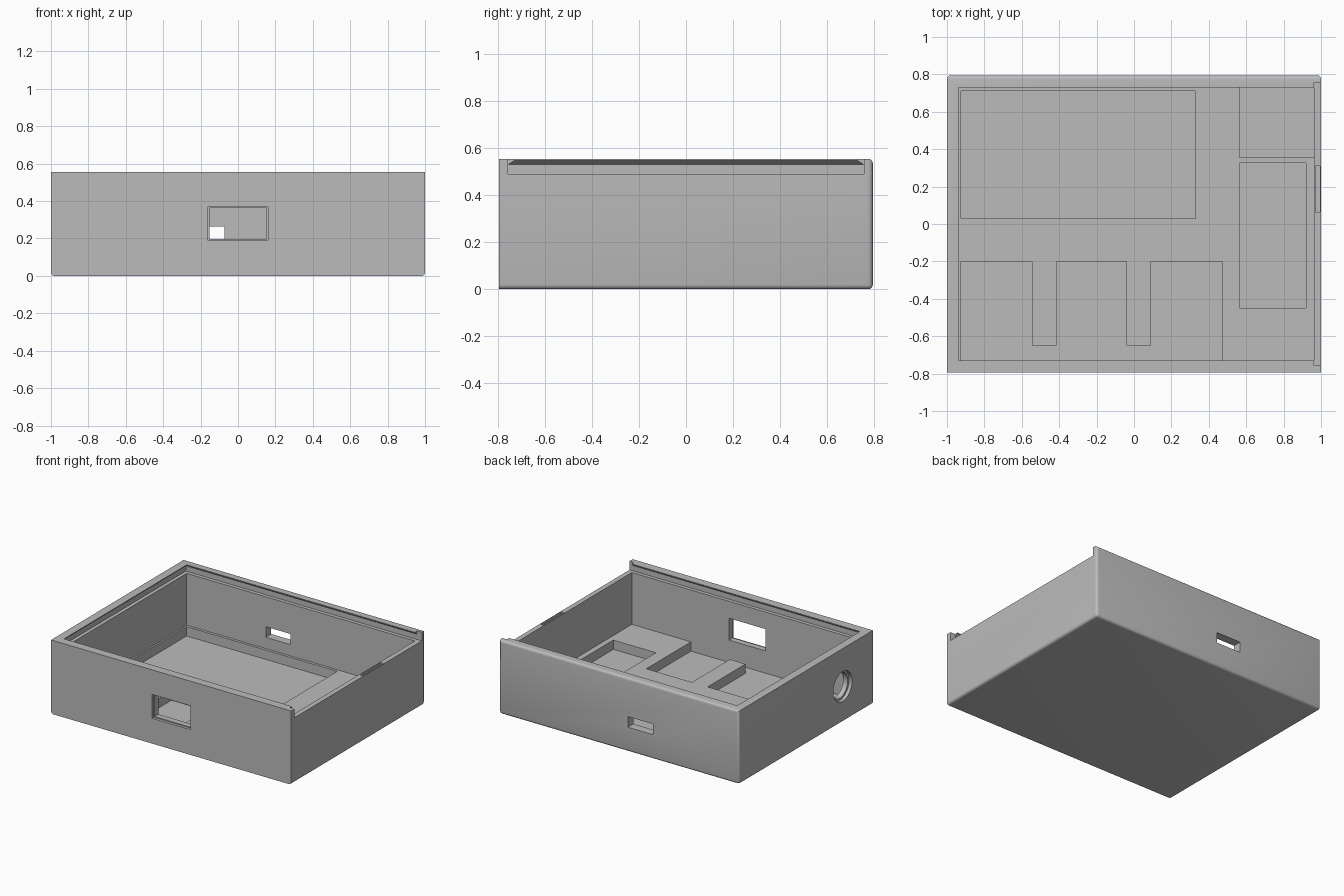
import bpy, bmesh, math
from mathutils import Matrix

if "Cube" in bpy.data.objects:
    bpy.data.objects.remove(bpy.data.objects["Cube"])

W, D, H = 1.0, 0.795, 0.555      # half width, half depth, height
FLOOR, POCKET, LEDGE = 0.10, 0.03, 0.49

grey = bpy.data.materials.new("plain grey")
grey.diffuse_color = (0.5, 0.5, 0.5, 1)
grey.use_nodes = True
grey.node_tree.nodes["Principled BSDF"].inputs["Base Color"].default_value = grey.diffuse_color


def make_object(name, bm):
    bmesh.ops.recalc_face_normals(bm, faces=bm.faces[:])
    mesh = bpy.data.meshes.new(name)
    bm.to_mesh(mesh)
    bm.free()
    mesh.materials.append(grey)
    ob = bpy.data.objects.new(name, mesh)
    bpy.context.collection.objects.link(ob)
    return ob


def loft(levels):
    """Stack of rectangles (x0, x1, y0, y1, z) joined into a solid."""
    bm = bmesh.new()
    rings = [[bm.verts.new(p) for p in ((x0, y0, z), (x1, y0, z), (x1, y1, z), (x0, y1, z))]
             for x0, x1, y0, y1, z in levels]
    bm.faces.new(rings[0])
    bm.faces.new(rings[-1])
    for a, b in zip(rings, rings[1:]):
        for i in range(4):
            j = (i + 1) % 4
            bm.faces.new((a[i], a[j], b[j], b[i]))
    return bm


def box(x0, x1, y0, y1, z0, z1):
    return loft([(x0, x1, y0, y1, z0), (x0, x1, y0, y1, z1)])


def cylinder_x(x0, x1, y, z, r):
    bm = bmesh.new()
    m = Matrix.Translation(((x0 + x1) / 2, y, z)) @ Matrix.Rotation(math.pi / 2, 4, 'Y')
    bmesh.ops.create_cone(bm, cap_ends=True, segments=48, radius1=r, radius2=r,
                          depth=x1 - x0, matrix=m)
    return bm


def cut(target, bm):
    cutter = make_object("cutter", bm)
    cutter.hide_render = True
    mod = target.modifiers.new("cut", 'BOOLEAN')
    mod.operation, mod.solver, mod.object = 'DIFFERENCE', 'EXACT', cutter
    bpy.context.view_layer.objects.active = target
    bpy.ops.object.modifier_apply(modifier=mod.name)
    bpy.data.objects.remove(cutter)


# Outer shell block, rounded along the bottom sides and the back
bm = box(-W, W, -D, D, 0, H)
edges = []
for e in bm.edges:
    a, b = e.verts[0].co, e.verts[1].co
    bottom = a.z == 0 and b.z == 0
    back = a.y > 0 and b.y > 0
    if (bottom and not (a.y < 0 and b.y < 0)) or back:
        edges.append(e)
bmesh.ops.bevel(bm, geom=edges, offset=0.02, segments=4, profile=0.5, affect='EDGES')
case = make_object("enclosure_tray", bm)

# Main cavity
cut(case, box(-0.938, 0.962, -0.73, 0.73, FLOOR, 0.52))
# Dovetail slot for the sliding lid
cut(case, loft([(-0.965, 1.1, -0.757, 0.757, LEDGE),
                (-0.965, 1.1, -0.757, 0.757, 0.53),
                (-0.938, 1.1, -0.73, 0.73, 0.548),
                (-0.938, 1.1, -0.73, 0.73, 0.6)]))
# Lid entrance above the low right wall, and its catch notch
cut(case, box(0.962, 1.1, -0.757, 0.757, LEDGE, 0.6))
cut(case, box(0.97, 0.994, 0.065, 0.31, 0.475, 0.52))

# Floor pockets: large bay, side bay, corner bay, three battery-style bays, joining strip
for x0, x1, y0, y1 in [(-0.925, 0.33, 0.03, 0.71),
                       (0.565, 0.92, -0.45, 0.325),
                       (0.563, 0.962, 0.355, 0.73),
                       (-0.925, -0.545, -0.66, -0.2),
                       (-0.415, -0.04, -0.66, -0.2),
                       (0.09, 0.47, -0.66, -0.2),
                       (-0.925, 0.47, -0.73, -0.65)]:
    cut(case, box(x0, x1, y0, y1, POCKET, 0.2))

# Front window with a shallow frame step
cut(case, box(-0.16, 0.16, -0.9, -0.775, 0.19, 0.37))
cut(case, box(-0.152, 0.152, -0.9, -0.7, 0.198, 0.362))
# Back port
cut(case, box(-0.28, -0.072, 0.7, 0.9, 0.185, 0.265))
# Round port in the left wall with a stepped rim
cut(case, cylinder_x(-1.1, -0.975, -0.435, 0.27, 0.112))
cut(case, cylinder_x(-1.1, -0.9, -0.435, 0.27, 0.095))

bpy.ops.object.select_all(action='DESELECT')
case.select_set(True)
bpy.context.view_layer.objects.active = case
bpy.ops.object.shade_smooth_by_angle(angle=math.radians(30))
